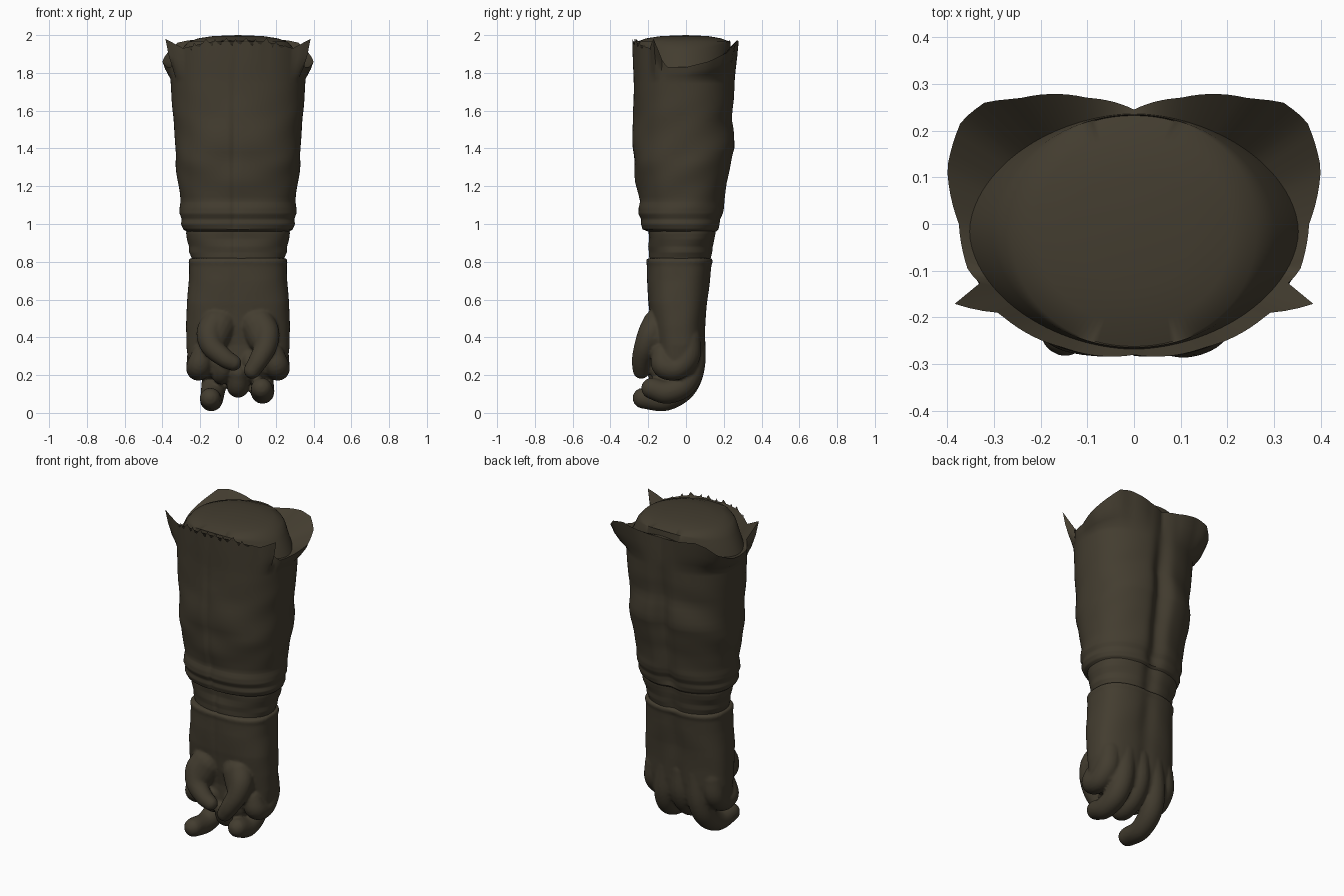
import bpy, bmesh, math
from mathutils import Vector

if "Cube" in bpy.data.objects:
    bpy.data.objects.remove(bpy.data.objects["Cube"])

N = 120
mat = bpy.data.materials.new("dark olive cloth")
mat.diffuse_color = (0.056, 0.046, 0.029, 1)
mat.use_nodes = True
mat.node_tree.nodes["Principled BSDF"].inputs["Base Color"].default_value = mat.diffuse_color


def make(name, rings, start=None, end=None, angle=50):
    """Skin a list of closed rings, with optional end points."""
    bm = bmesh.new()
    vr = [[bm.verts.new(p) for p in r] for r in rings]
    n = len(vr[0])
    for a, b in zip(vr, vr[1:]):
        for i in range(n):
            bm.faces.new((a[i], a[(i + 1) % n], b[(i + 1) % n], b[i]))
    for pt, ring in ((start, vr[0]), (end, vr[-1])):
        if pt is not None:
            c = bm.verts.new(pt)
            for i in range(n):
                bm.faces.new((c, ring[i], ring[(i + 1) % n]))
    bmesh.ops.recalc_face_normals(bm, faces=bm.faces)
    me = bpy.data.meshes.new(name)
    bm.to_mesh(me)
    bm.free()
    me.materials.append(mat)
    ob = bpy.data.objects.new(name, me)
    bpy.context.collection.objects.link(ob)
    bpy.context.view_layer.objects.active = ob
    ob.select_set(True)
    bpy.ops.object.shade_smooth_by_angle(angle=math.radians(angle))
    ob.select_set(False)
    return ob


def section(z, hw, front, back, cleft=0.0, fold=0.0, power=2.3):
    """Rounded cross-section with a cleft down the front and back."""
    cy, hd, pts = (front + back) / 2, (back - front) / 2, []
    for i in range(N):
        t = 2 * math.pi * i / N
        c, s = math.cos(t), math.sin(t)
        r = (abs(c / hw) ** power + abs(s / hd) ** power) ** (-1 / power)
        r += fold * (math.sin(17 * z + 5 * abs(c)) + 0.6 * math.sin(31 * z - 7 * s))
        x, y = r * c, r * s
        if s > 0:
            y -= cleft * math.exp(-(x / 0.05) ** 2)
        else:
            y += 0.3 * cleft * math.exp(-((x + 0.02) / 0.012) ** 2)
        pts.append(Vector((x, cy + y, z)))
    return pts


def profile(rows, steps, **kw):
    """Interpolate rows of (z, half width, front, back, cleft, fold)."""
    rings = []
    for a, b in zip(rows, rows[1:]):
        for k in range(steps):
            rings.append(section(*[p + (q - p) * k / steps for p, q in zip(a, b)], **kw))
    rings.append(section(*rows[-1], **kw))
    return rings


# torn collar: half of the rim outline, mirrored and sampled by direction
half = [(0, .245, 1.935), (.1, .27, 1.95), (.25, .268, 1.975), (.32, .26, 1.96),
        (.37, .22, 1.91), (.4, .12, 1.86), (.375, 0, 1.83), (.355, -.10, 1.83),
        (.33, -.127, 1.87), (.384, -.171, 1.98), (.29, -.19, 1.93),
        (.15, -.265, 1.965), (0, -.28, 1.965)]
polar = [(math.atan2(y, x), math.hypot(x, y), z) for x, y, z in half]
polar.sort()


def rim_point(i):
    t = 2 * math.pi * i / N
    side = 1 if math.cos(t) >= 0 else -1
    a = math.atan2(math.sin(t), abs(math.cos(t)))
    for p, q in zip(polar, polar[1:]):
        if a <= q[0] + 1e-6:
            f = (a - p[0]) / (q[0] - p[0])
            r, z = p[1] + (q[1] - p[1]) * f, p[2] + (q[2] - p[2]) * f
            break
    return Vector((side * r * math.cos(a), r * math.sin(a), z))


rim = [rim_point(i) for i in range(N)]

# domed cap: steep shoulders at the sides, nearly flat on top
valley = section(1.9, .352, -.268, .236, power=1.85)
for i, v in enumerate(valley):
    v.z = 1.94 - .115 * math.cos(2 * math.pi * i / N) ** 2
crown = section(1.965, .262, -.262, .232, power=2.1)
cap = [[v.copy() for v in rim], valley,
       [(a * .45 + b * .55) + Vector((0, 0, .02)) for a, b in zip(valley, crown)], crown]
for s, z in ((.8, 1.983), (.5, 1.995)):
    cap.append([Vector((v.x * s, v.y * s, z)) for v in crown])
make("shoulder_cap", cap, end=(0, 0, 2))

# ragged teeth along the front of the rim
for i, v in enumerate(rim):
    if math.atan2(v.y, abs(v.x)) < -.7:
        v.z += (-.015, .005, .02, -.005, -.02, .015, -.01)[i % 7]

# sleeve, from the turned-in hem up to the collar
sleeve = profile([
    (.985, .20, -.17, .13, 0, 0), (.96, .272, -.20, .165, .02, 0),
    (.972, .29, -.23, .178, .02, 0), (1.0, .302, -.24, .185, .03, .001),
    (1.025, .298, -.238, .187, .03, .001), (1.055, .309, -.252, .20, .03, .001),
    (1.085, .310, -.25, .205, .03, .002), (1.12, .306, -.243, .208, .03, .002),
    (1.22, .315, -.265, .225, .04, .003), (1.32, .327, -.277, .248, .045, .004),
    (1.4, .333, -.284, .264, .045, .003), (1.55, .342, -.28, .25, .04, .003),
    (1.66, .350, -.277, .26, .03, .001), (1.77, .358, -.277, .264, .02, 0)], 4)
top = sleeve[-1]
for f, g in ((.25, .4), (.6, .75)):
    sleeve.append([Vector((a.x + (b.x - a.x) * g, a.y + (b.y - a.y) * g, a.z + (b.z - a.z) * f))
                   for a, b in zip(top, rim)])
sleeve.append(rim)
make("sleeve", sleeve)

# under-sleeve at the wrist, softly wrinkled
make("wrist_band", profile([
    (.76, .235, -.18, .125, 0, 0), (.82, .245, -.193, .138, .02, .001),
    (.85, .256, -.193, .146, .025, .002), (.88, .255, -.198, .15, .025, .003),
    (.92, .268, -.197, .16, .025, .003), (.95, .274, -.2, .165, .025, .002),
    (1.0, .272, -.2, .165, .02, .001)], 5))

# glove body with its cuff edge
hand = [make("glove", profile([
    (.185, .17, -.11, .04, .0, 0), (.21, .235, -.15, .068, 0, 0),
    (.26, .262, -.17, .088, .005, 0), (.36, .274, -.17, .1, .01, 0),
    (.46, .274, -.185, .105, .01, .001), (.58, .27, -.2, .115, .012, .001),
    (.7, .261, -.206, .13, .012, .001), (.78, .258, -.207, .138, .01, 0),
    (.8, .262, -.211, .145, .008, 0), (.815, .259, -.208, .143, .008, 0),
    (.822, .23, -.18, .12, 0, 0)], 4, power=2.6), start=(0, -.03, .18), end=(0, -.03, .822))]


def digit(name, path):
    """Rounded finger along a smooth path of (x, y, z, radius)."""
    P = [Vector(p) for p in path]
    P = [2 * P[0] - P[1]] + P + [2 * P[-1] - P[-2]]
    line = []
    for i in range(1, len(P) - 2):
        a, b, c, d = P[i - 1:i + 3]
        for k in range(7):
            t = k / 7
            line.append(.5 * (2 * b + (c - a) * t + (2 * a - 5 * b + 4 * c - d) * t * t
                              + (3 * b - a - 3 * c + d) * t ** 3))
    line.append(P[-2])
    pos = [v.to_3d() for v in line]
    rad = [v[3] for v in line]
    tan = [(pos[min(i + 1, len(pos) - 1)] - pos[max(i - 1, 0)]).normalized()
           for i in range(len(pos))]

    def ring(c, t, r):
        u = t.cross(Vector((1, 0, .01))).normalized()
        w = t.cross(u)
        return [c + r * (math.cos(a) * u + math.sin(a) * w)
                for a in (2 * math.pi * j / 20 for j in range(20))]
    rings = []
    for a in (75, 50, 25):
        a = math.radians(a)
        rings.append(ring(pos[0] - tan[0] * rad[0] * math.sin(a), tan[0], rad[0] * math.cos(a)))
    rings += [ring(*q) for q in zip(pos, tan, rad)]
    for a in (25, 50, 75):
        a = math.radians(a)
        rings.append(ring(pos[-1] + tan[-1] * rad[-1] * math.sin(a), tan[-1], rad[-1] * math.cos(a)))
    hand.append(make(name, rings, pos[0] - tan[0] * rad[0], pos[-1] + tan[-1] * rad[-1]))


# outer curled fingers and thumb mounds, mirrored
for s, side in ((-1, "left"), (1, "right")):
    digit(side + "_outer_finger", [(s * .19, .01, .4, .07), (s * .2, .005, .3, .07),
          (s * .21, -.05, .238, .064), (s * .205, -.115, .25, .066), (s * .185, -.125, .31, .06)])
    digit(side + "_curled_finger", [(s * .09, -.02, .24, .055), (s * .085, -.11, .2, .05),
          (s * .07, -.16, .25, .045), (s * .05, -.13, .32, .04)])
    digit(side + "_thumb_mound", [(s * .07, -.108, .5, .09), (s * .105, -.13, .46, .1),
          (s * .13, -.16, .4, .088)])

# lower fingers
digit("left_lower_finger", [(-.1, .033, .42, .068), (-.115, .033, .25, .068),
      (-.13, -.01, .135, .065), (-.14, -.11, .07, .06), (-.147, -.228, .078, .055)])
digit("right_lower_finger", [(.1, .033, .42, .068), (.115, .033, .25, .068),
      (.125, -.01, .15, .065), (.13, -.1, .11, .062), (.125, -.18, .13, .057)])
digit("middle_finger", [(0, .033, .42, .068), (0, .033, .27, .068),
      (0, -.02, .17, .062), (0, -.11, .14, .057), (0, -.16, .21, .045)])

# thumbs crossing the palm
digit("left_thumb", [(-.12, -.15, .48, .075), (-.15, -.185, .42, .07),
      (-.135, -.215, .35, .06), (-.07, -.235, .29, .05), (-.025, -.237, .265, .043)])
digit("right_thumb", [(.12, -.15, .48, .075), (.15, -.185, .42, .07),
      (.145, -.215, .35, .06), (.11, -.235, .28, .052), (.075, -.237, .225, .045)])

# blend the glove and its digits into one soft skin
for ob in hand:
    ob.select_set(True)
glove = hand[0]
bpy.context.view_layer.objects.active = glove
bpy.ops.object.join()
glove.modifiers.clear()
remesh = glove.modifiers.new("blend", 'REMESH')
remesh.mode = 'VOXEL'
remesh.voxel_size = .008
remesh.use_smooth_shade = True
soften = glove.modifiers.new("soften", 'SMOOTH')
soften.factor, soften.iterations = .5, 3
